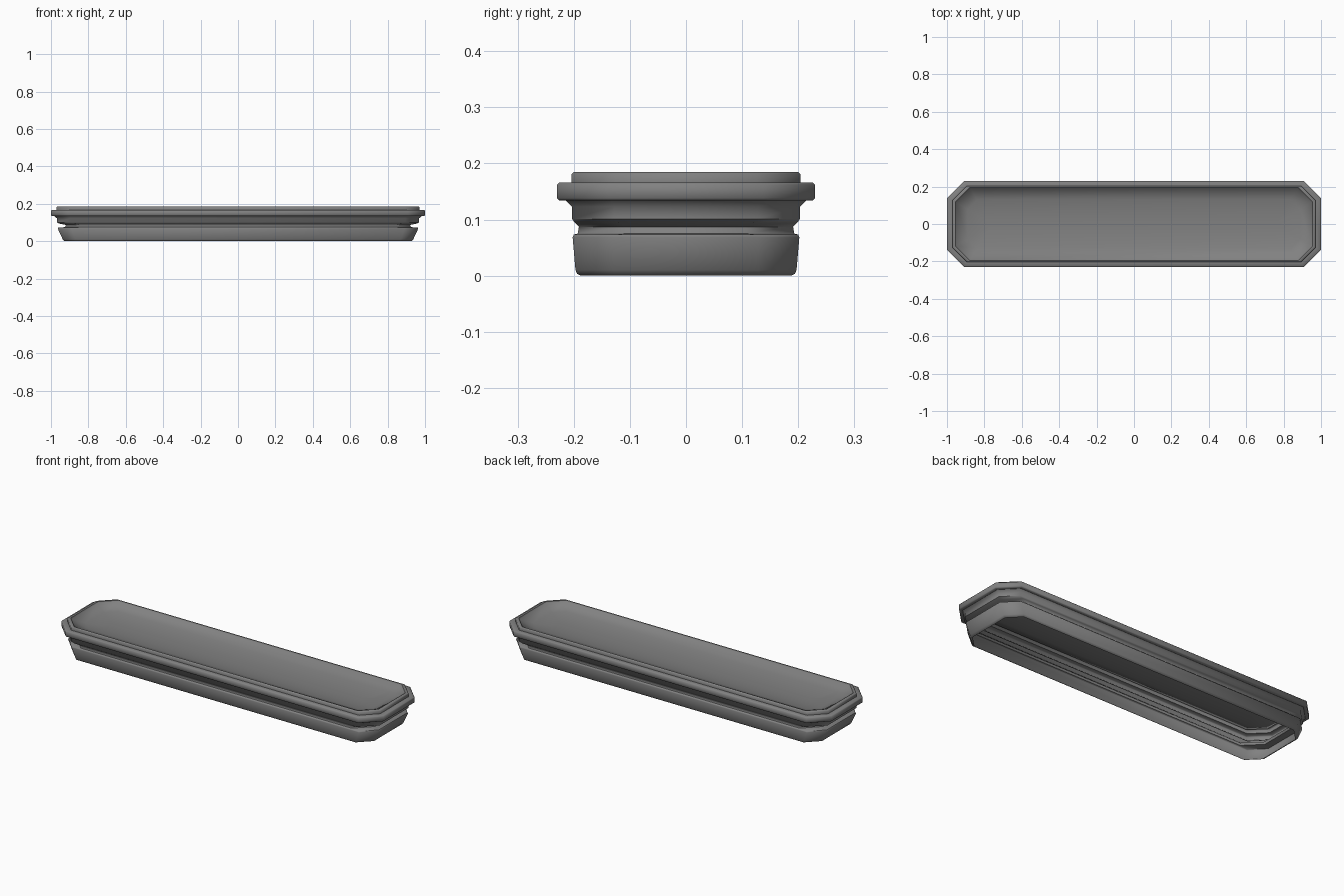
import bpy
import bmesh

cube = bpy.data.objects.get("Cube")
if cube:
    bpy.data.objects.remove(cube, do_unlink=True)

# Single dark grey finish
grey = bpy.data.materials.new("dark_grey")
grey.use_nodes = True
colour = (0.22, 0.22, 0.22, 1)
grey.diffuse_color = colour
grey.node_tree.nodes["Principled BSDF"].inputs["Base Color"].default_value = colour


def octagon(hx, hy, cut, z):
    """Corner-cut rectangle, counter-clockwise."""
    a, b = hx - cut, hy - cut
    return [(hx, -b, z), (hx, b, z), (a, hy, z), (-a, hy, z),
            (-hx, b, z), (-hx, -b, z), (-a, -hy, z), (a, -hy, z)]


def ring_shell(name, rings, cap=False, angle=1.0):
    """Skin a stack of octagons, optionally closing the last one."""
    bm = bmesh.new()
    loops = [[bm.verts.new(p) for p in octagon(*r)] for r in rings]
    for low, high in zip(loops, loops[1:]):
        for i in range(8):
            j = (i + 1) % 8
            bm.faces.new((low[i], low[j], high[j], high[i]))
    if cap:
        bm.faces.new(loops[-1])
    mesh = bpy.data.meshes.new(name)
    bm.to_mesh(mesh)
    bm.free()
    obj = bpy.data.objects.new(name, mesh)
    bpy.context.collection.objects.link(obj)
    mesh.materials.append(grey)
    bpy.ops.object.select_all(action='DESELECT')
    obj.select_set(True)
    bpy.context.view_layer.objects.active = obj
    bpy.ops.object.shade_smooth_by_angle(angle=angle)
    return obj


# Tapered base with a rolled lower edge
ring_shell("base", [
    (0.925, 0.188, 0.065, 0), (0.933, 0.194, 0.067, 0.003),
    (0.937, 0.197, 0.068, 0.01), (0.964, 0.202, 0.073, 0.068),
    (0.962, 0.2, 0.073, 0.073), (0.925, 0.193, 0.085, 0.075)])

# Recessed groove and neck, flaring out under the collar
ring_shell("groove_and_neck", [
    (0.925, 0.193, 0.085, 0.075), (0.92, 0.191, 0.085, 0.087),
    (0.955, 0.198, 0.078, 0.094), (0.969, 0.203, 0.075, 0.101),
    (0.969, 0.203, 0.075, 0.123), (0.982, 0.214, 0.082, 0.134)])

# Projecting collar with softened edges
ring_shell("collar", [
    (0.982, 0.214, 0.082, 0.134), (0.996, 0.226, 0.09, 0.134),
    (1.0, 0.23, 0.092, 0.138), (1.0, 0.23, 0.092, 0.162),
    (0.996, 0.226, 0.09, 0.166), (0.971, 0.204, 0.078, 0.166)])

# Raised lip around the opening
ring_shell("upper_lip", [
    (0.971, 0.204, 0.078, 0.166), (0.971, 0.204, 0.078, 0.181),
    (0.967, 0.2, 0.077, 0.185), (0.955, 0.195, 0.076, 0.185)])

# Very shallow dished floor, smooth right up to the lip
ring_shell("dished_floor", [
    (0.955, 0.195, 0.076, 0.185), (0.952, 0.192, 0.075, 0.177),
    (0.89, 0.13, 0.052, 0.158), (0.83, 0.07, 0.028, 0.149),
    (0.78, 0.02, 0.008, 0.147)],
    cap=True, angle=1.5)
